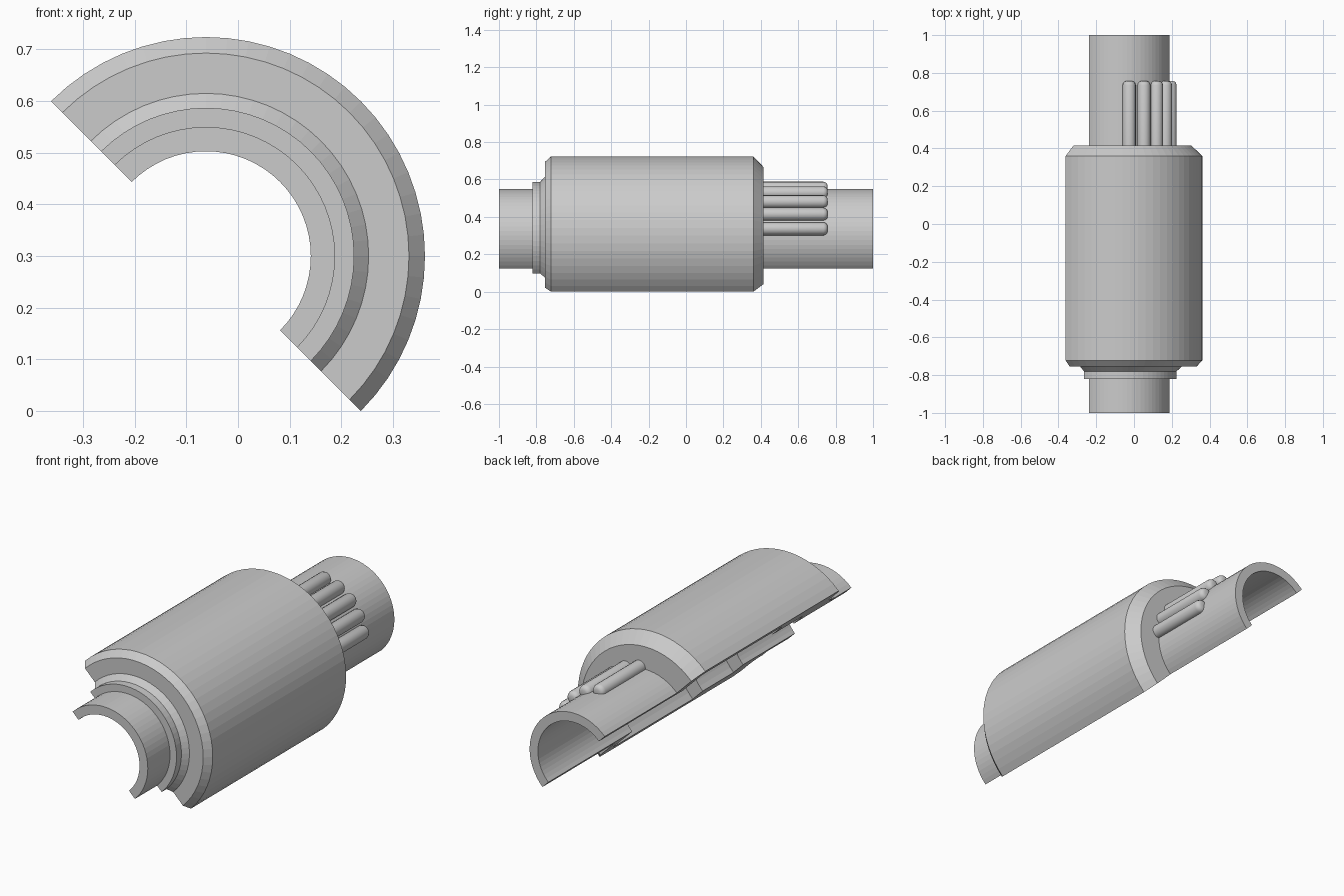
import bpy, bmesh
from math import cos, sin, pi, radians

if "Cube" in bpy.data.objects:
    bpy.data.objects.remove(bpy.data.objects["Cube"])

R = 0.424
CZ = R * sin(pi / 4)            # height of the axis above the ground
CX = -(R - CZ) / 2              # axis offset that centres the half section
SEG = 32


def finish(name, bm, smooth=False):
    bmesh.ops.recalc_face_normals(bm, faces=bm.faces)
    mesh = bpy.data.meshes.new(name)
    bm.to_mesh(mesh)
    bm.free()
    ob = bpy.data.objects.new(name, mesh)
    bpy.context.collection.objects.link(ob)
    if smooth:
        bpy.context.view_layer.objects.active = ob
        ob.select_set(True)
        bpy.ops.object.shade_smooth_by_angle(angle=radians(35))
        ob.select_set(False)
    return ob


def half_revolve(name, profile):
    """Sweep a closed (y, radius) profile half a turn about the long axis."""
    bm = bmesh.new()
    rings = []
    for i in range(SEG + 1):
        a = -pi / 4 + pi * i / SEG
        rings.append([bm.verts.new((CX + r * cos(a), y, CZ + r * sin(a)))
                      for y, r in profile])
    n = len(profile)
    for a, b in zip(rings, rings[1:]):
        for k in range(n):
            m = (k + 1) % n
            bm.faces.new((a[k], a[m], b[m], b[k]))
    bm.faces.new(rings[0])
    bm.faces.new(rings[-1][::-1])
    return finish(name, bm)


# Front and rear half tubes
half_revolve("front_tube", [(-1, .203), (-.58, .203), (-.58, .25), (-1, .25)])
half_revolve("rear_tube", [(.32, .203), (1, .203), (1, .25), (.32, .25)])

# Chamfered outer housing with stepped front collar and hollow, stepped bore
half_revolve("housing", [
    (-.82, .25), (-.82, .287), (-.78, .287), (-.755, .315), (-.755, .393),
    (-.722, R), (.36, R), (.415, .366), (.415, .25),
    (.32, .25), (.32, .36), (-.33, .36), (-.33, .28), (-.58, .28),
    (-.58, .25)])


# Round-ended ribs on the rear tube
def rib(name, angle, r=.035, y0=.38, y1=.757, n=16):
    cx, cz = CX + .256 * cos(angle), CZ + .256 * sin(angle)
    steps = [(y0, r), (y1 - .022, r), (y1 - .010, r * .88),
             (y1 - .003, r * .68), (y1, r * .4)]
    bm = bmesh.new()
    rings = [[bm.verts.new((cx + q * cos(2 * pi * i / n), y,
                            cz + q * sin(2 * pi * i / n))) for i in range(n)]
             for y, q in steps]
    for a, b in zip(rings, rings[1:]):
        for i in range(n):
            j = (i + 1) % n
            bm.faces.new((a[i], a[j], b[j], b[i]))
    bm.faces.new(rings[0])
    bm.faces.new(rings[-1])
    finish(name, bm, smooth=True)


for k in range(5):
    rib(f"rib_{k + 1}", radians(8.2 + 18.4 * k))
